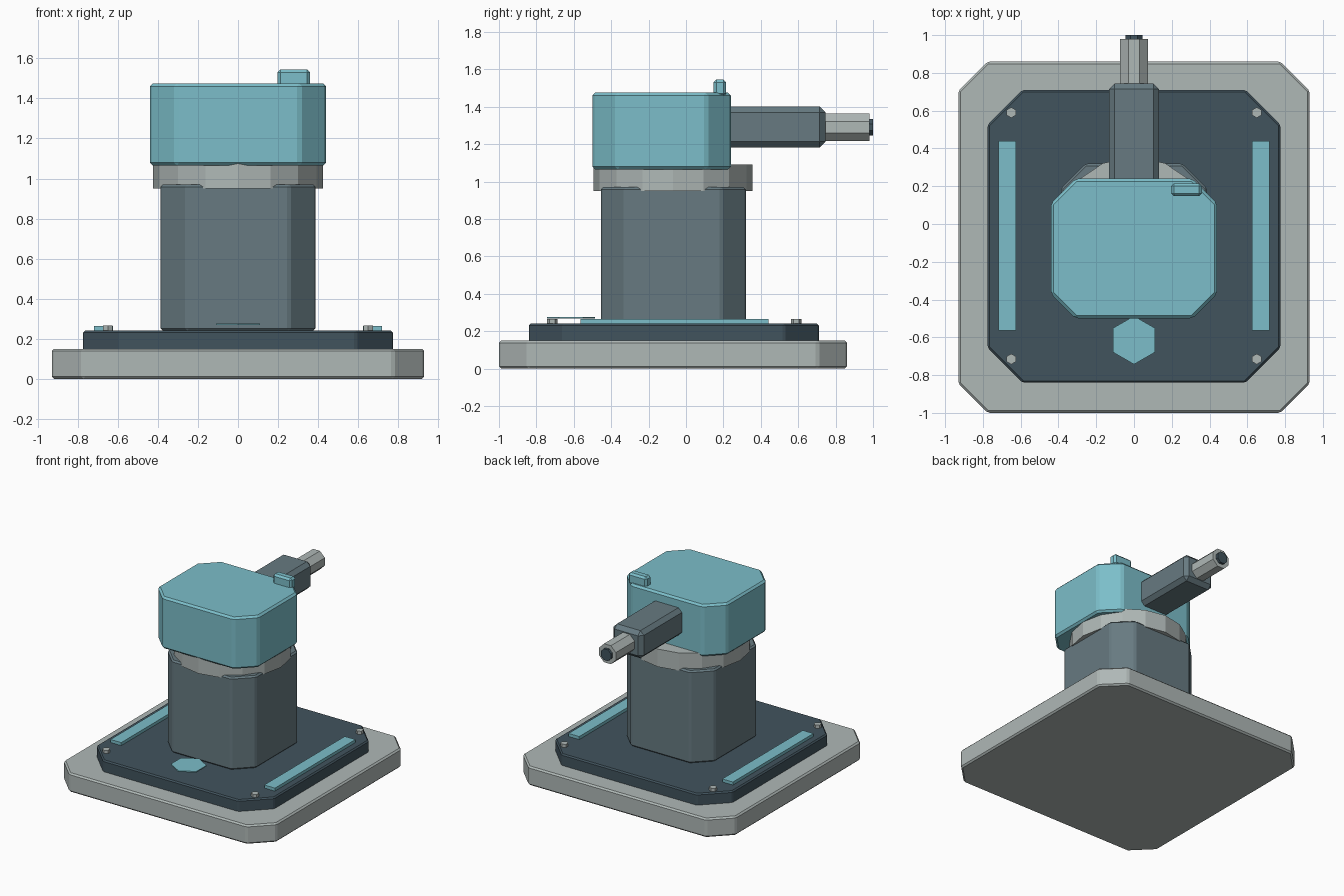
import bpy
import bmesh
import math
from mathutils import Matrix

cube = bpy.data.objects.get("Cube")
if cube:
    bpy.data.objects.remove(cube, do_unlink=True)


def material(name, rgb):
    m = bpy.data.materials.new(name)
    m.use_nodes = True
    m.diffuse_color = (*rgb, 1)
    m.node_tree.nodes["Principled BSDF"].inputs["Base Color"].default_value = (*rgb, 1)
    return m


pale = material("pale grey", (0.43, 0.48, 0.47))
slate = material("slate grey", (0.135, 0.195, 0.22))
dark = material("dark slate", (0.053, 0.087, 0.11))
teal = material("light teal", (0.20, 0.515, 0.585))


def finish(name, bm, mat, bevel=0):
    bmesh.ops.recalc_face_normals(bm, faces=bm.faces)
    if bevel:
        bmesh.ops.bevel(bm, geom=bm.edges[:], offset=bevel, segments=1,
                        affect='EDGES', clamp_overlap=True)
    mesh = bpy.data.meshes.new(name)
    bm.to_mesh(mesh)
    bm.free()
    mesh.materials.append(mat)
    obj = bpy.data.objects.new(name, mesh)
    bpy.context.collection.objects.link(obj)
    return obj


def block(name, mat, x, y, z, corner=0, bevel=0):
    """Upright block between (min, max) pairs, with cut vertical corners."""
    bm = bmesh.new()
    bmesh.ops.create_cube(bm, size=1)
    for v in bm.verts:
        for i, (lo, hi) in enumerate((x, y, z)):
            v.co[i] = lo if v.co[i] < 0 else hi
    if corner:
        upright = [e for e in bm.edges
                   if abs(e.verts[0].co.z - e.verts[1].co.z) > 1e-4]
        bmesh.ops.bevel(bm, geom=upright, offset=corner, segments=1, affect='EDGES')
    return finish(name, bm, mat, bevel)


def prism(name, mat, sides, radius, centre, length, axis='Z', turn=0):
    bm = bmesh.new()
    place = Matrix.Translation(centre)
    if axis == 'Y':
        place = place @ Matrix.Rotation(math.pi / 2, 4, 'X')
    place = place @ Matrix.Rotation(math.radians(turn), 4, 'Z')
    bmesh.ops.create_cone(bm, cap_ends=True, segments=sides, radius1=radius,
                          radius2=radius, depth=length, matrix=place)
    return finish(name, bm, mat)


# Stepped base
block("base_slab", pale, (-0.93, 0.93), (-1.0, 0.86), (0, 0.15), 0.155, 0.012)
block("base_deck", dark, (-0.775, 0.775), (-0.84, 0.71), (0.14, 0.24), 0.185, 0.01)

# Column, neck ring and head
block("column", slate, (-0.387, 0.387), (-0.455, 0.32), (0.24, 0.97), 0.13, 0.012)
prism("neck_ring", pale, 16, 0.425, (0, -0.07, 1.02), 0.14)
block("head", teal, (-0.44, 0.44), (-0.5, 0.24), (1.065, 1.475), 0.13, 0.015)
block("head_tab", teal, (0.197, 0.36), (0.147, 0.215), (1.455, 1.545), 0, 0.015)

# Rear arm with nozzle
block("rear_arm", slate, (-0.132, 0.132), (0.18, 0.745), (1.183, 1.4), 0, 0.03)
prism("nozzle", pale, 8, 0.079, (0, 0.855, 1.29), 0.25, 'Y', 22.5)
prism("nozzle_tip", dark, 8, 0.048, (0, 0.985, 1.29), 0.03, 'Y', 22.5)

# Deck strips and bolts, on both sides
for side, s in (("left", 1), ("right", -1)):
    block(f"{side}_strip", teal, sorted((s * 0.625, s * 0.718)),
          (-0.565, 0.44), (0.235, 0.264))
    for end, y in (("front", -0.715), ("back", 0.59)):
        prism(f"{end}_{side}_bolt", pale, 6, 0.028, (s * 0.65, y, 0.25), 0.03)

# Hexagonal front plate
prism("front_plate", teal, 6, 0.128, (0, -0.615, 0.272), 0.009)
